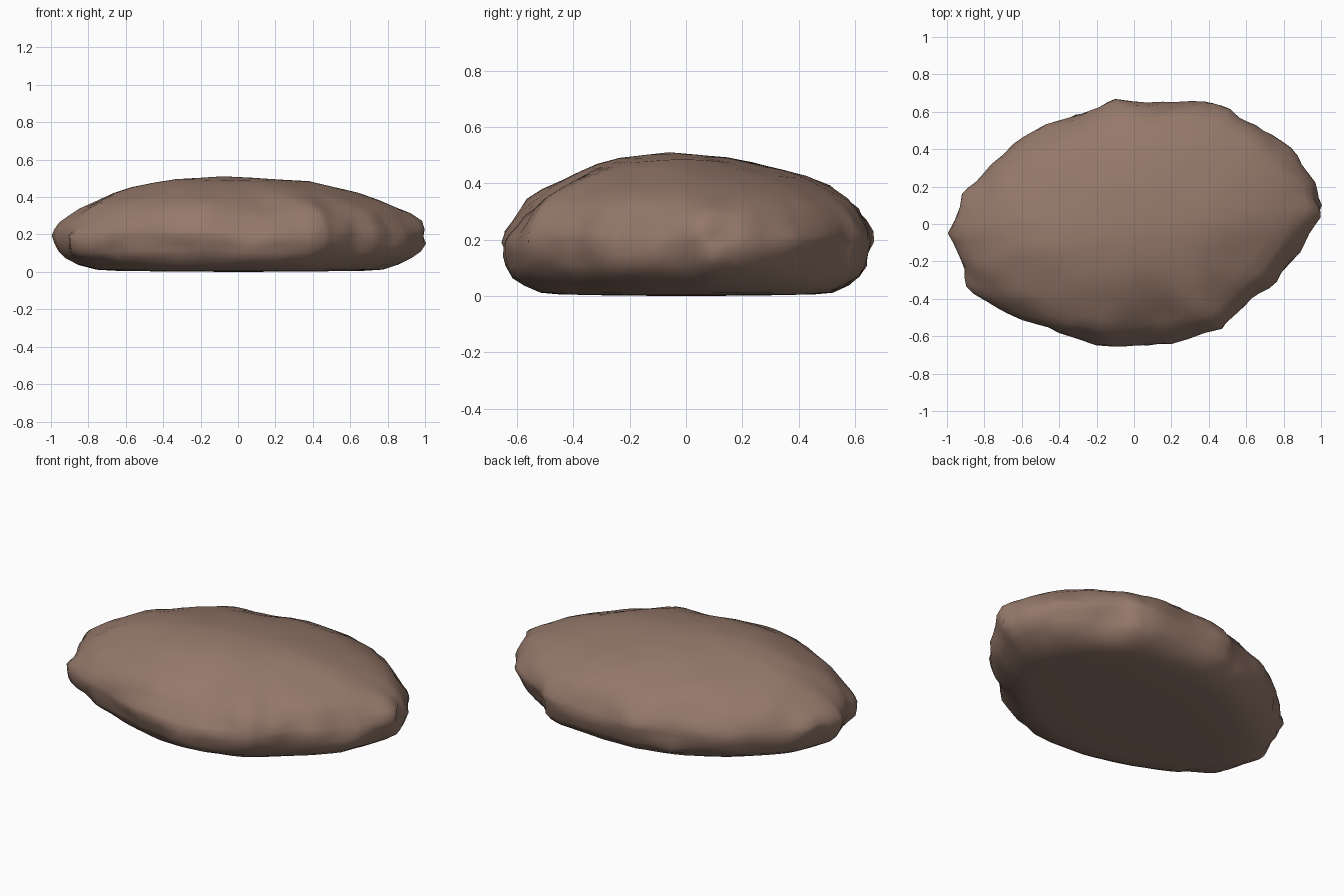
import bpy, bmesh
from mathutils import Vector, noise

cube = bpy.data.objects.get("Cube")
if cube:
    bpy.data.objects.remove(cube)

# Stone colour
stone = bpy.data.materials.new("brown_stone")
stone.use_nodes = True
colour = (0.30, 0.19, 0.145, 1)
stone.diffuse_color = colour
bsdf = stone.node_tree.nodes["Principled BSDF"]
bsdf.inputs["Base Color"].default_value = colour
bsdf.inputs["Roughness"].default_value = 0.9

# Widest outline seen from above, counter-clockwise
outline = [(.985, .1), (.96, .22), (.88, .37), (.76, .49), (.62, .57), (.53, .63),
           (.38, .655), (.15, .65), (-.1, .66), (-.23, .61), (-.47, .53),
           (-.65, .43), (-.81, .26), (-.9, .16), (-.99, -.05), (-.93, -.2),
           (-.85, -.33), (-.73, -.45), (-.6, -.52), (-.4, -.6), (-.2, -.65),
           (0, -.655), (.2, -.64), (.47, -.56), (.55, -.47), (.63, -.4), (.76, -.31),
           (.9, -.16), (.96, 0)]
# Side section: share of the outline, height
section = [(.4, .002), (.7, .006), (.8, .012), (.88, .04), (.94, .075), (.975, .11),
           (.99, .15), (1, .19), (.99, .225), (.965, .265), (.925, .305), (.87, .345),
           (.79, .385), (.69, .418), (.57, .448), (.44, .473), (.3, .492), (.15, .503)]
# Local bulges and hollows: centre, radius, push
lumps = [((-.86, -.37, .12), .15, (-.085, -.01, 0)),
         ((1, .08, .13), .1, (.035, 0, 0)),
         ((.97, .1, .21), .05, (-.03, 0, 0)),
         ((.97, .05, .28), .1, (.05, 0, 0)),
         ((-.35, -.55, .12), .25, (0, .02, 0)),
         ((.1, -.5, .37), .28, (0, .03, -.02)),
         ((.85, -.23, .27), .14, (-.03, .02, 0)),
         ((.65, .5, .08), .3, (-.03, -.025, 0)),
         ((.42, 0, .47), .18, (0, 0, .01))]

# Three spokes for each outline point, with a softened copy for the base and top
spokes = []
for i, p in enumerate(outline):
    a, b = Vector((*p, 0)), Vector((*outline[(i + 1) % len(outline)], 0))
    spokes += [a.lerp(b, t / 3) for t in range(3)]
count = len(spokes)
soft = [sum((spokes[(i + k) % count] for k in range(-4, 5)), Vector()) / 9
        for i in range(count)]


def weathered(i, share, z):
    """Place a point on the stone and roughen it, leaving the base flat."""
    p = soft[i].lerp(spokes[i], max(0, (share - .75) / .25)) * share
    lean = max(0, (z - .3) / .2) ** 2
    p += Vector((-.06 * lean, -.05 * lean, z))
    rough = min(1, max(0, (z - .01) / .07))
    q = Vector((p.x, p.y, z * 1.8))
    for centre, radius, push in lumps:
        fade = max(0, 1 - ((p - Vector(centre)).length / radius) ** 2 / 2)
        p += Vector(push) * fade ** 3 * rough
    side = min(1, max(0, (share - .4) / .4))
    grain = noise.noise(q * 5) * .6 + noise.noise(q * 10) * .4
    p += soft[i].normalized() * grain * .035 * rough * side
    p.z += rough * noise.noise(q * 4.5 + Vector((4, 1, 7))) * (.006 + .012 * side)
    return p


# Loft the rings from the base to the crown
bm = bmesh.new()
rings = [[bm.verts.new(weathered(i, share, z)) for i in range(count)]
         for share, z in section]
base = bm.verts.new((0, 0, 0))
crown = bm.verts.new((-.08, -.06, .511))
for i in range(count):
    j = (i + 1) % count
    for low, high in zip(rings, rings[1:]):
        bm.faces.new((low[i], low[j], high[j], high[i]))
    bm.faces.new((base, rings[0][j], rings[0][i]))
    bm.faces.new((crown, rings[-1][i], rings[-1][j]))

bmesh.ops.recalc_face_normals(bm, faces=bm.faces)
for f in bm.faces:
    f.smooth = True
mesh = bpy.data.meshes.new("flat_rock")
bm.to_mesh(mesh)
bm.free()
mesh.materials.append(stone)
rock = bpy.data.objects.new("flat_rock", mesh)
bpy.context.collection.objects.link(rock)
